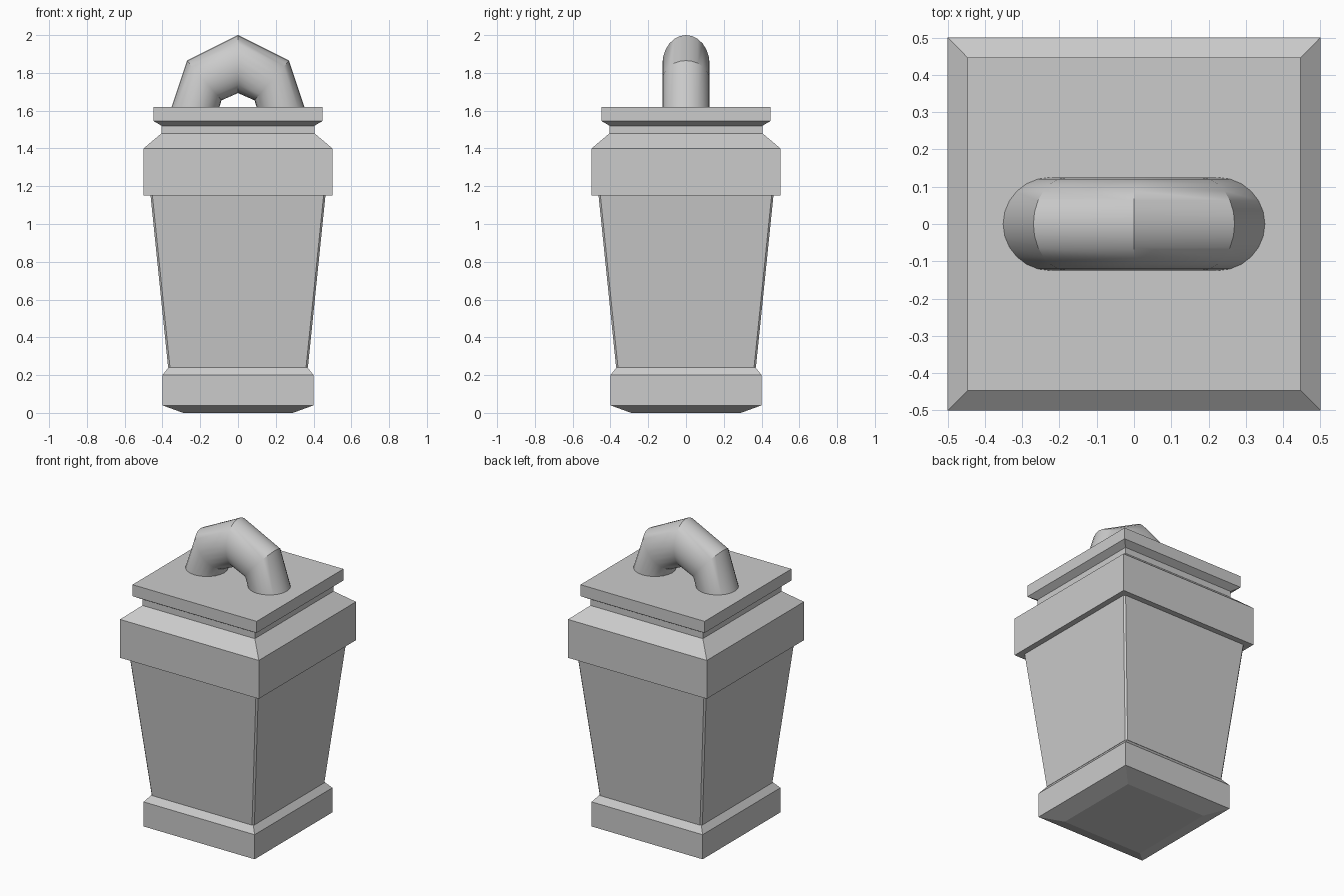
import bpy, bmesh, math

if "Cube" in bpy.data.objects:
    bpy.data.objects.remove(bpy.data.objects["Cube"])


def loft(name, rings):
    """Skin a stack of equal-length rings and cap both ends."""
    bm = bmesh.new()
    loops = [[bm.verts.new(p) for p in ring] for ring in rings]
    n = len(loops[0])
    for a, b in zip(loops, loops[1:]):
        for i in range(n):
            j = (i + 1) % n
            bm.faces.new((a[i], a[j], b[j], b[i]))
    bm.faces.new(loops[0][::-1])
    bm.faces.new(loops[-1])
    bmesh.ops.recalc_face_normals(bm, faces=bm.faces)
    mesh = bpy.data.meshes.new(name)
    bm.to_mesh(mesh)
    bm.free()
    obj = bpy.data.objects.new(name, mesh)
    bpy.context.collection.objects.link(obj)
    return obj


def square(h, z, c=0.0):
    """Square ring of half-width h, with optional corner chamfer c."""
    if not c:
        return [(-h, -h, z), (h, -h, z), (h, h, z), (-h, h, z)]
    k = h - c
    return [(-k, -h, z), (k, -h, z), (h, -k, z), (h, k, z),
            (k, h, z), (-k, h, z), (-h, k, z), (-h, -k, z)]


def tube_ring(inner, outer, ry=0.125, n=24):
    """Elliptical tube section between an inner and outer point in the xz plane."""
    (xi, zi), (xo, zo) = inner, outer
    ring = []
    for i in range(n):
        a = 2 * math.pi * i / n
        t = (1 + math.cos(a)) / 2
        ring.append((xi + (xo - xi) * t, ry * math.sin(a), zi + (zo - zi) * t))
    return ring


# Square stacked parts
loft("base", [square(*p) for p in
              ((0.29, 0), (0.40, 0.04), (0.40, 0.20), (0.368, 0.24))])
loft("tapered_body", [square(0.37, 0.24, 0.01), square(0.463, 1.15, 0.01)])
loft("collar", [square(*p) for p in
                ((0.50, 1.15), (0.50, 1.40), (0.405, 1.48), (0.405, 1.52))])
loft("lid", [square(*p) for p in
             ((0.405, 1.52), (0.447, 1.545), (0.447, 1.62))])

# Arched handle: mirrored mitred tube sections
side = [((0.105, 1.60), (0.358, 1.60)),
        ((0.087, 1.655), (0.27, 1.865))]
top = [((0, 1.693), (0, 2.0))]
left = [((-i[0], i[1]), (-o[0], o[1])) for i, o in reversed(side)]
handle = loft("handle", [tube_ring(i, o) for i, o in side + top + left])

bpy.ops.object.select_all(action='DESELECT')
bpy.context.view_layer.objects.active = handle
handle.select_set(True)
bpy.ops.object.shade_smooth_by_angle(angle=math.radians(30))
